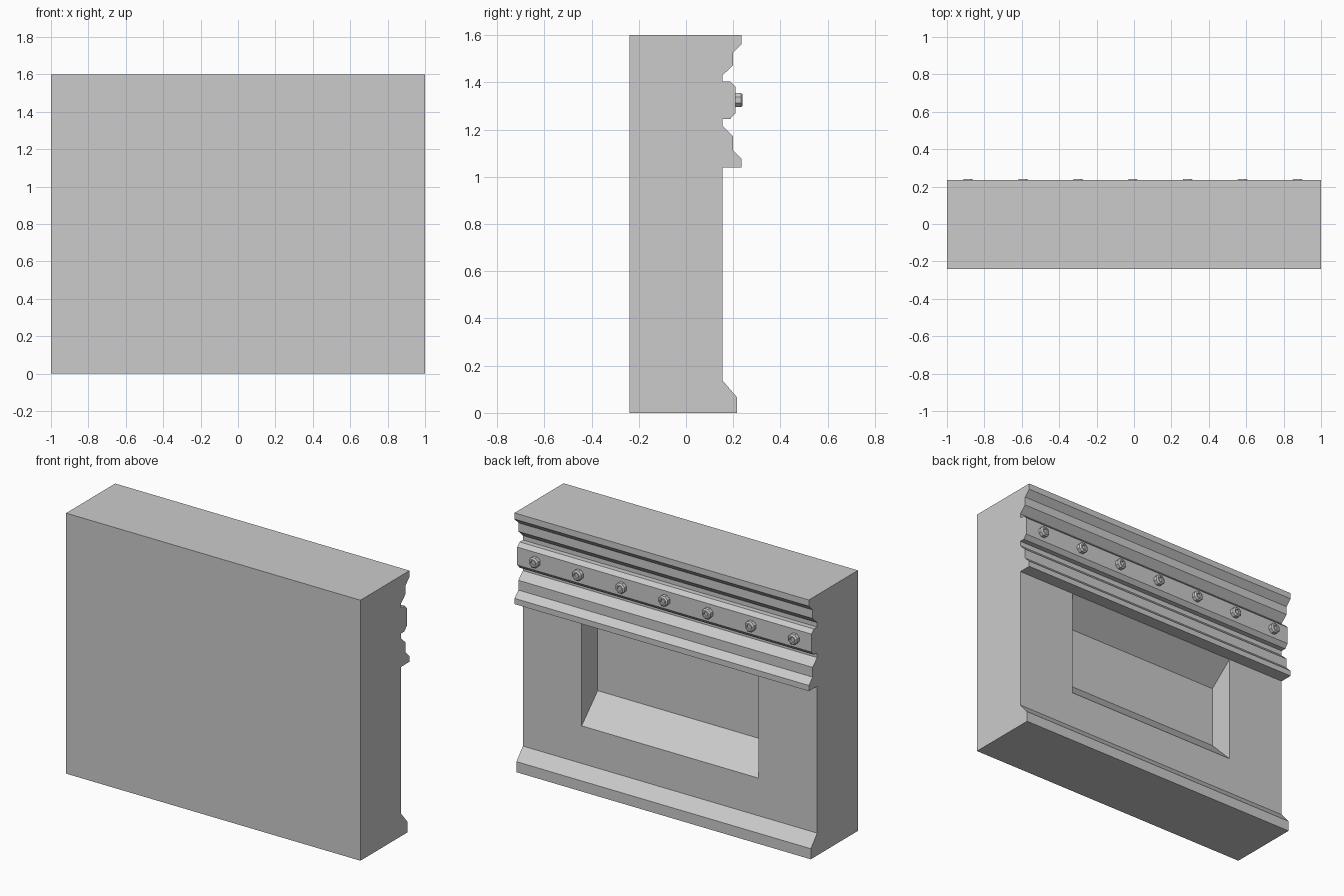
import bpy, bmesh, math
from mathutils import Matrix

if "Cube" in bpy.data.objects:
    bpy.data.objects.remove(bpy.data.objects["Cube"])


def add_object(name, bm):
    bmesh.ops.recalc_face_normals(bm, faces=bm.faces[:])
    mesh = bpy.data.meshes.new(name)
    bm.to_mesh(mesh)
    bm.free()
    obj = bpy.data.objects.new(name, mesh)
    bpy.context.collection.objects.link(obj)
    return obj


def extrude_profile(name, profile, half_width):
    """Extrude a (y, z) outline along x, centred on x = 0."""
    bm = bmesh.new()
    face = bm.faces.new([bm.verts.new((-half_width, y, z)) for y, z in profile])
    new = bmesh.ops.extrude_face_region(bm, geom=[face])["geom"]
    verts = [v for v in new if isinstance(v, bmesh.types.BMVert)]
    bmesh.ops.translate(bm, verts=verts, vec=(2 * half_width, 0, 0))
    return add_object(name, bm)


# Wall with plinth, cornice and stud band in one outline
wall = extrude_profile("wall", [
    (-0.24, 0), (0.217, 0), (0.217, 0.065), (0.155, 0.137),
    (0.155, 1.04), (0.236, 1.04), (0.236, 1.075), (0.199, 1.112),
    (0.199, 1.172), (0.155, 1.215), (0.155, 1.245), (0.187, 1.245),
    (0.21, 1.27), (0.21, 1.38), (0.187, 1.403), (0.155, 1.403),
    (0.155, 1.43), (0.199, 1.472), (0.199, 1.525), (0.236, 1.562),
    (0.236, 1.6), (-0.24, 1.6)], 1.0)

# Recessed panel: straight sides, sloped sill and head
cutter = extrude_profile("recess_cutter", [
    (0.0, 0.525), (0.0, 0.91), (0.155, 1.039),
    (0.3, 1.039), (0.3, 0.368), (0.155, 0.368)], 0.6)
cutter.hide_render = True
cutter.hide_viewport = True
cut = wall.modifiers.new("recess", 'BOOLEAN')
cut.operation = 'DIFFERENCE'
cut.solver = 'EXACT'
cut.object = cutter


# Row of bevelled studs with a shallow socket
def add_stud(name, x, z, sides=8):
    bm = bmesh.new()
    rings = []
    for r, y in [(0.033, 0.2), (0.033, 0.232), (0.025, 0.24),
                 (0.016, 0.24), (0.013, 0.232)]:
        ring = []
        for i in range(sides):
            a = math.tau * (i + 0.5) / sides
            ring.append(bm.verts.new((x + r * math.cos(a), y, z + r * math.sin(a))))
        rings.append(ring)
    for lo, hi in zip(rings, rings[1:]):
        for i in range(sides):
            j = (i + 1) % sides
            bm.faces.new((lo[i], lo[j], hi[j], hi[i]))
    bm.faces.new(rings[0])
    bm.faces.new(rings[-1])
    return add_object(name, bm)


for i in range(7):
    add_stud(f"stud_{i + 1}", -0.887 + 0.2935 * i, 1.325)
